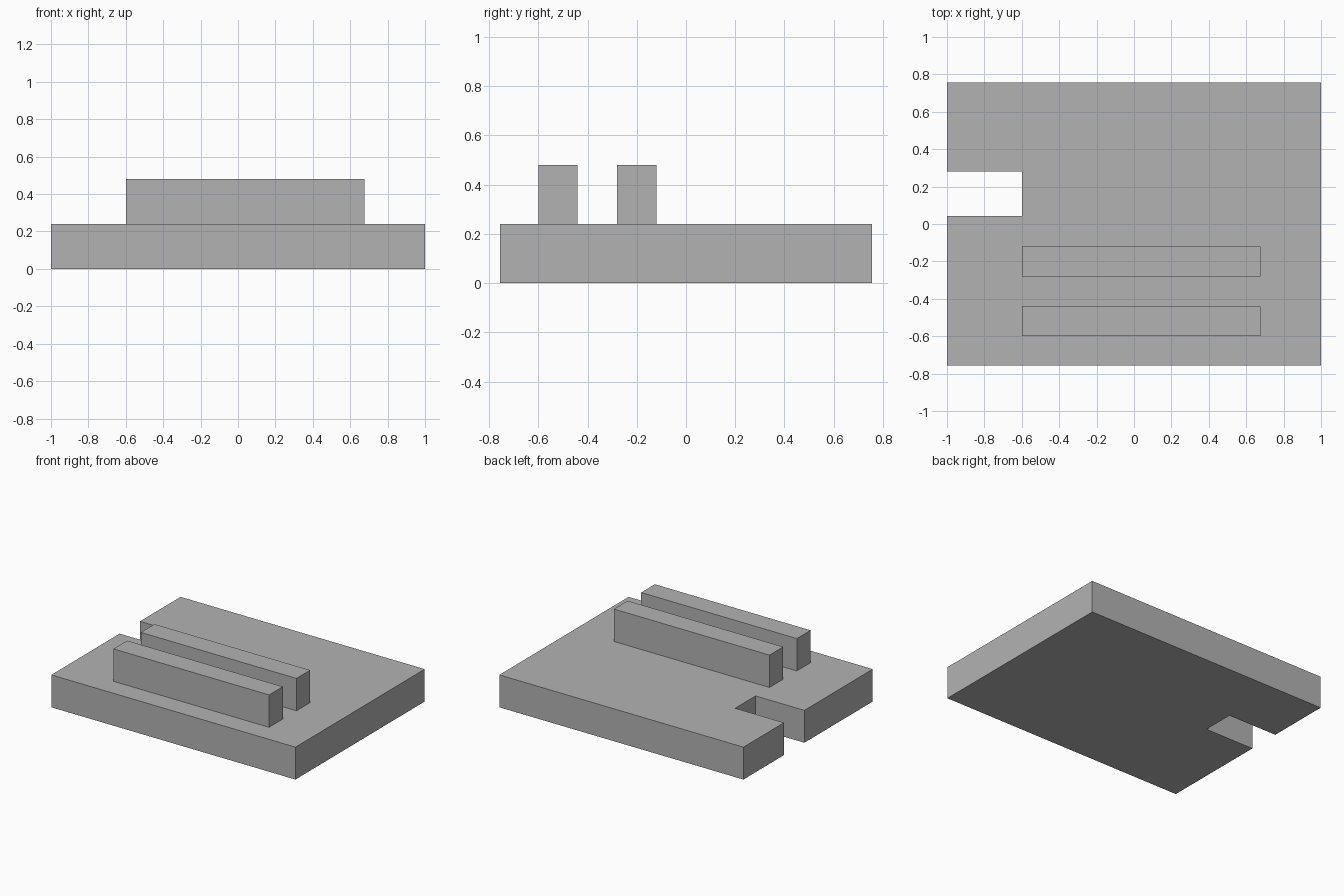
import bpy
import bmesh

default_cube = bpy.data.objects.get("Cube")
if default_cube:
    bpy.data.objects.remove(default_cube, do_unlink=True)

# Single flat grey
grey = bpy.data.materials.new("plain_grey")
grey.use_nodes = True
colour = (0.45, 0.45, 0.45, 1)
grey.diffuse_color = colour
grey.node_tree.nodes["Principled BSDF"].inputs["Base Color"].default_value = colour


def extruded(name, outline, bottom, top):
    """Extrude a counter-clockwise floor outline between two heights."""
    bm = bmesh.new()
    face = bm.faces.new([bm.verts.new((x, y, bottom)) for x, y in outline])
    result = bmesh.ops.extrude_face_region(bm, geom=[face], use_keep_orig=True)
    raised = [g for g in result["geom"] if isinstance(g, bmesh.types.BMVert)]
    bmesh.ops.translate(bm, verts=raised, vec=(0, 0, top - bottom))
    bmesh.ops.recalc_face_normals(bm, faces=bm.faces)
    mesh = bpy.data.meshes.new(name)
    bm.to_mesh(mesh)
    bm.free()
    mesh.materials.append(grey)
    obj = bpy.data.objects.new(name, mesh)
    bpy.context.collection.objects.link(obj)
    return obj


# Base slab with a slot cut through its right edge
slab_top = 0.24
extruded("base_slab", [
    (-1, -0.756), (1, -0.756), (1, 0.756), (-1, 0.756),
    (-1, 0.282), (-0.6, 0.282), (-0.6, 0.043), (-1, 0.043),
], 0, slab_top)

# Two parallel raised bars
left_end, right_end, depth = 0.675, -0.6, 0.16
for name, y in (("front_bar", -0.6), ("rear_bar", -0.28)):
    extruded(name, [
        (right_end, y), (left_end, y),
        (left_end, y + depth), (right_end, y + depth),
    ], slab_top, 2 * slab_top)
